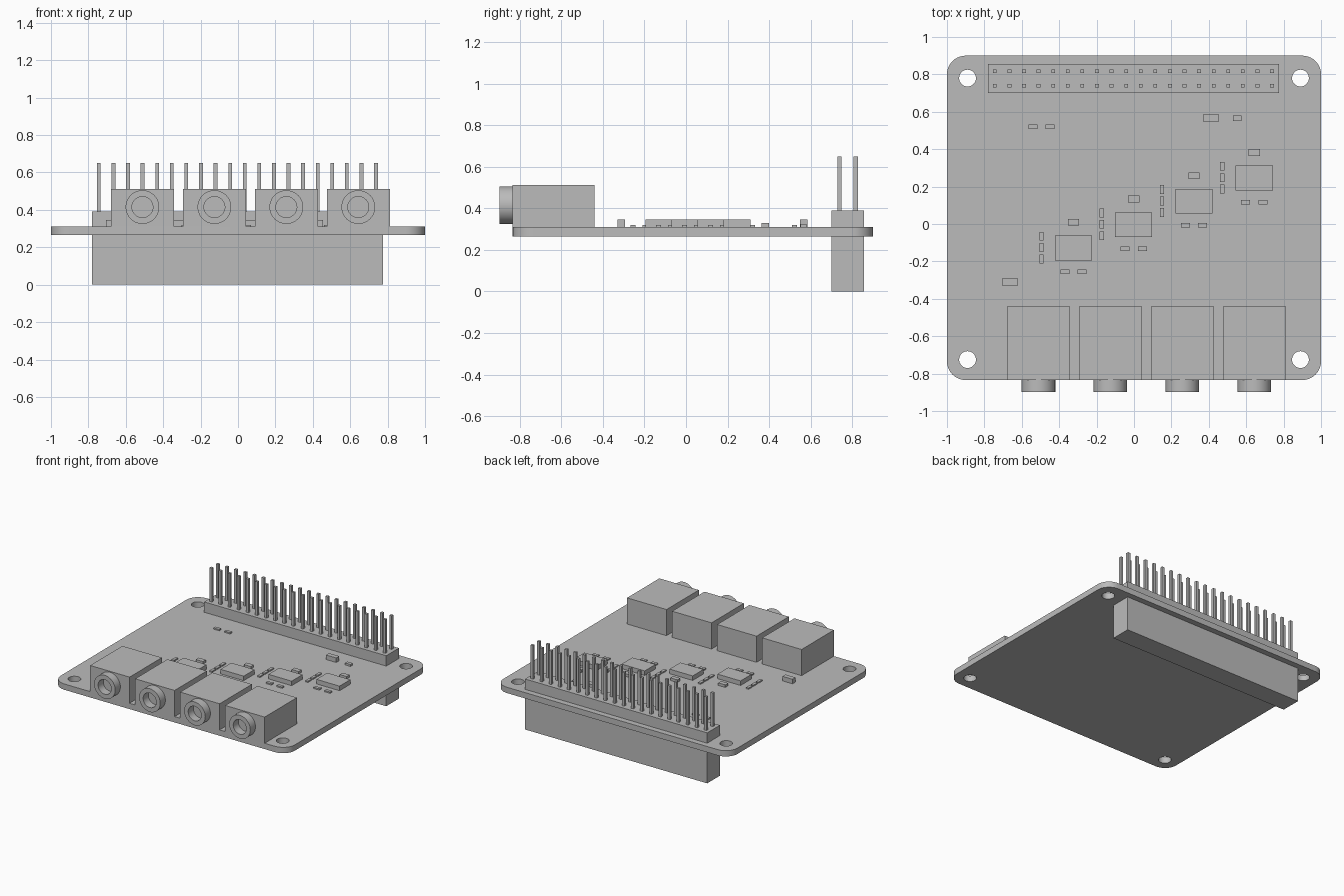
import bpy, bmesh, math
from mathutils import Matrix, Vector

if "Cube" in bpy.data.objects:
    bpy.data.objects.remove(bpy.data.objects["Cube"], do_unlink=True)

grey = bpy.data.materials.new("plain grey")
grey.use_nodes = True
grey.diffuse_color = (0.5, 0.5, 0.5, 1)
grey.node_tree.nodes["Principled BSDF"].inputs["Base Color"].default_value = grey.diffuse_color


def finish(name, bm, smooth=False):
    bmesh.ops.recalc_face_normals(bm, faces=bm.faces)
    mesh = bpy.data.meshes.new(name)
    bm.to_mesh(mesh)
    bm.free()
    mesh.materials.append(grey)
    obj = bpy.data.objects.new(name, mesh)
    bpy.context.collection.objects.link(obj)
    if smooth:
        smooth_round(obj)
    return obj


def select(obj):
    bpy.ops.object.select_all(action='DESELECT')
    obj.select_set(True)
    bpy.context.view_layer.objects.active = obj


def smooth_round(obj):
    select(obj)
    bpy.ops.object.shade_smooth_by_angle(angle=math.radians(30))


def add_box(bm, x, y, w, d, z0, z1):
    place = Matrix.Translation((x, y, (z0 + z1) / 2)) @ Matrix.Diagonal((w, d, z1 - z0, 1))
    bmesh.ops.create_cube(bm, size=1, matrix=place)


def box(name, *dims):
    bm = bmesh.new()
    add_box(bm, *dims)
    return finish(name, bm)


BOTTOM, TOP = 0.265, 0.31

# Circuit board with rounded corners
bm = bmesh.new()
add_box(bm, 0, 0.033, 2, 1.734, BOTTOM, TOP)
corners = [e for e in bm.edges if abs(e.verts[0].co.z - e.verts[1].co.z) > 0.01]
bmesh.ops.bevel(bm, geom=corners, offset=0.1, segments=10, profile=0.5, affect='EDGES')
board = finish("circuit_board", bm)

# Mounting holes
bm = bmesh.new()
for x in (-0.89, 0.89):
    for y in (-0.725, 0.78):
        bmesh.ops.create_cone(bm, cap_ends=True, segments=32, radius1=0.045, radius2=0.045,
                              depth=0.2, matrix=Matrix.Translation((x, y, 0.29)))
cutter = finish("hole_cutter", bm)
cutter.hide_render = True
cut = board.modifiers.new("mounting holes", 'BOOLEAN')
cut.operation = 'DIFFERENCE'
cut.solver = 'EXACT'
cut.object = cutter
select(board)
bpy.ops.object.modifier_apply(modifier=cut.name)
bpy.data.objects.remove(cutter, do_unlink=True)
smooth_round(board)

# Pin header above the board and socket below it
box("header_base", -0.002, 0.778, 1.556, 0.155, TOP, 0.39)
box("header_socket", -0.002, 0.778, 1.556, 0.155, 0, BOTTOM)
bm = bmesh.new()
for column in range(20):
    for y in (0.739, 0.817):
        add_box(bm, -0.744 + column * 0.078, y, 0.02, 0.02, 0.38, 0.65)
finish("header_pins", bm)

# Audio jacks: body and hollow barrel
for i in range(4):
    x = -0.511 + i * 0.3847
    box(f"jack_body_{i + 1}", x, -0.637, 0.337, 0.394, TOP, 0.512)
    bm = bmesh.new()
    front, back, z = -0.897, -0.834, 0.415
    profile = [(0.056, back), (0.056, front), (0.09, front), (0.09, back)]
    verts = [bm.verts.new((x + r, y, z)) for r, y in profile]
    edges = [bm.edges.new(pair) for pair in zip(verts, verts[1:])]
    bmesh.ops.spin(bm, geom=verts + edges, cent=Vector((x, 0, z)), axis=(0, 1, 0),
                   angle=math.tau, steps=40)
    bmesh.ops.remove_doubles(bm, verts=bm.verts, dist=0.0005)
    finish(f"jack_barrel_{i + 1}", bm, smooth=True)

# Amplifier chips, each with its surrounding small parts
for i in range(4):
    x, y = -0.324 + i * 0.3223, -0.128 + i * 0.1245
    box(f"chip_{i + 1}", x, y, 0.198, 0.132, TOP, 0.345)
    box(f"capacitor_{i + 1}", x, y + 0.137, 0.06, 0.036, TOP, 0.33)
    bm = bmesh.new()
    for side in (-1, 1):
        add_box(bm, x + side * 0.046, y - 0.128, 0.048, 0.024, TOP, 0.32)
    for row in (-1, 0, 1):
        add_box(bm, x - 0.171, y + 0.002 + row * 0.061, 0.022, 0.047, TOP, 0.32)
    finish(f"resistors_{i + 1}", bm)

# Separate small parts
for name, x, y, w, d, top in (
        ("left_large_capacitor", -0.662, -0.311, 0.086, 0.037, 0.345),
        ("rear_large_capacitor", 0.412, 0.567, 0.086, 0.037, 0.345),
        ("rear_small_capacitor", 0.551, 0.566, 0.046, 0.028, 0.325),
        ("rear_resistor_a", -0.541, 0.521, 0.048, 0.024, 0.32),
        ("rear_resistor_b", -0.448, 0.521, 0.048, 0.024, 0.32)):
    box(name, x, y, w, d, TOP, top)
